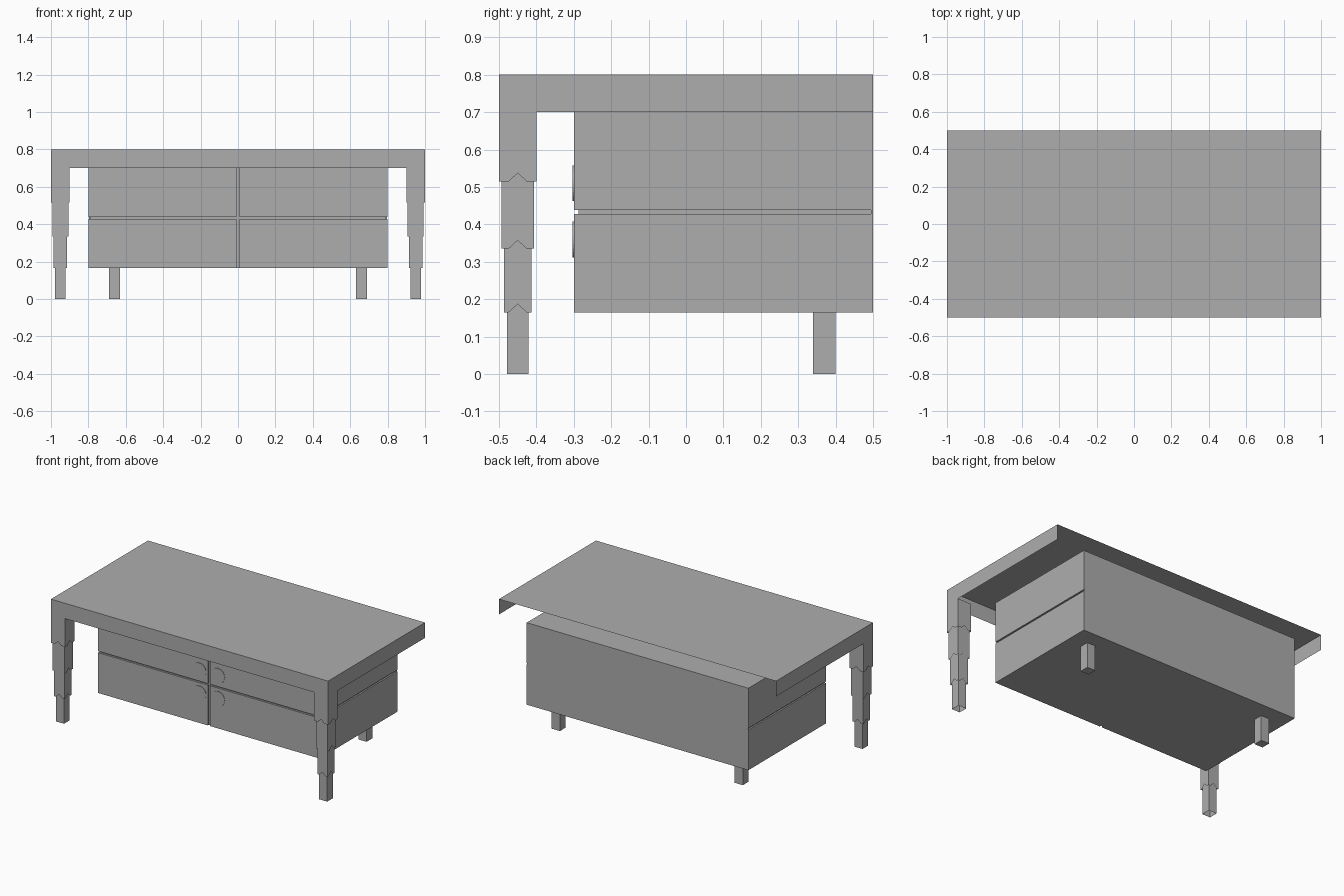
import bpy, bmesh, math

if "Cube" in bpy.data.objects:
    bpy.data.objects.remove(bpy.data.objects["Cube"])

grey = bpy.data.materials.new("plain grey")
grey.diffuse_color = (0.42, 0.42, 0.42, 1)
grey.use_nodes = True
grey.node_tree.nodes["Principled BSDF"].inputs["Base Color"].default_value = grey.diffuse_color


def finish(name, bm):
    mesh = bpy.data.meshes.new(name)
    bm.to_mesh(mesh)
    bm.free()
    mesh.materials.append(grey)
    obj = bpy.data.objects.new(name, mesh)
    bpy.context.collection.objects.link(obj)
    return obj


def box(name, x0, x1, y0, y1, z0, z1):
    bm = bmesh.new()
    bmesh.ops.create_cube(bm, size=1)
    for v in bm.verts:
        v.co = ((x0 + x1) / 2 + v.co.x * (x1 - x0),
                (y0 + y1) / 2 + v.co.y * (y1 - y0),
                (z0 + z1) / 2 + v.co.z * (z1 - z0))
    return finish(name, bm)


def leg_tier(name, cx, cy, half, z0, z1, notched):
    """Open square tube with a chevron notch in the bottom edge of each side."""
    bm = bmesh.new()
    for k in range(4):
        a = k * math.pi / 2
        profile = [(-half, z0), (half, z0), (half, z1), (-half, z1)]
        if notched:
            profile[1:1] = [(-0.024, z0), (0, z0 + 0.022), (0.024, z0)]
        bm.faces.new([bm.verts.new((cx + u * math.cos(a) + half * math.sin(a),
                                    cy + u * math.sin(a) - half * math.cos(a), z))
                      for u, z in profile])
    bmesh.ops.remove_doubles(bm, verts=bm.verts, dist=1e-5)
    return finish(name, bm)


# Table top: a shell with aprons on the front and sides, open at the back
bm = bmesh.new()
top = [bm.verts.new(p) for p in ((-1, .5, .8), (-1, -.5, .8), (1, -.5, .8), (1, .5, .8))]
low = [bm.verts.new((v.co.x, v.co.y, .7)) for v in top]
bm.faces.new(top)
for i in range(3):
    bm.faces.new((top[i], low[i], low[i + 1], top[i + 1]))
finish("table_top", bm)

# Stepped front legs, narrowing towards the floor
tiers = [(.05, .515, .7, True), (.043, .335, .56, True),
         (.0365, .165, .38, True), (.029, 0, .21, False)]
for side, s in (("left", -1), ("right", 1)):
    for n, (half, z0, z1, notched) in enumerate(tiers):
        leg_tier(f"{side}_front_leg_tier_{n + 1}", s * .95, -.45, half, z0, z1, notched)

# Cabinet core
box("cabinet_body", -.79, .79, -.288, .5, .165, .7)

for side, s in (("left", -1), ("right", 1)):
    # Short back feet under the cabinet
    box(f"{side}_back_foot", *sorted((s * .63, s * .69)), .34, .4, 0, .165)
    for level, z0, z1 in (("lower", .165, .428), ("upper", .438, .7)):
        # Side panels and drawer fronts, separated by narrow grooves
        box(f"{side}_{level}_side_panel", *sorted((s * .79, s * .8)), -.288, .5, z0, z1)
        box(f"{side}_{level}_drawer_front", *sorted((s * .008, s * .8)), -.3, -.288, z0, z1)
    # Thin round pulls beside the centre seam
    for level, z in (("lower", .36), ("upper", .51)):
        bm = bmesh.new()
        bmesh.ops.create_cone(bm, cap_ends=True, segments=24, radius1=.048,
                              radius2=.048, depth=.003)
        for v in bm.verts:
            v.co = (s * .067 + v.co.x, -.3015 + v.co.z, z - v.co.y)
        bmesh.ops.recalc_face_normals(bm, faces=bm.faces)
        finish(f"{side}_{level}_pull", bm)
# Closing strip keeps the back flush across the side grooves
for side, s in (("left", -1), ("right", 1)):
    box(f"{side}_back_strip", *sorted((s * .79, s * .797)), .495, .5, .428, .438)
